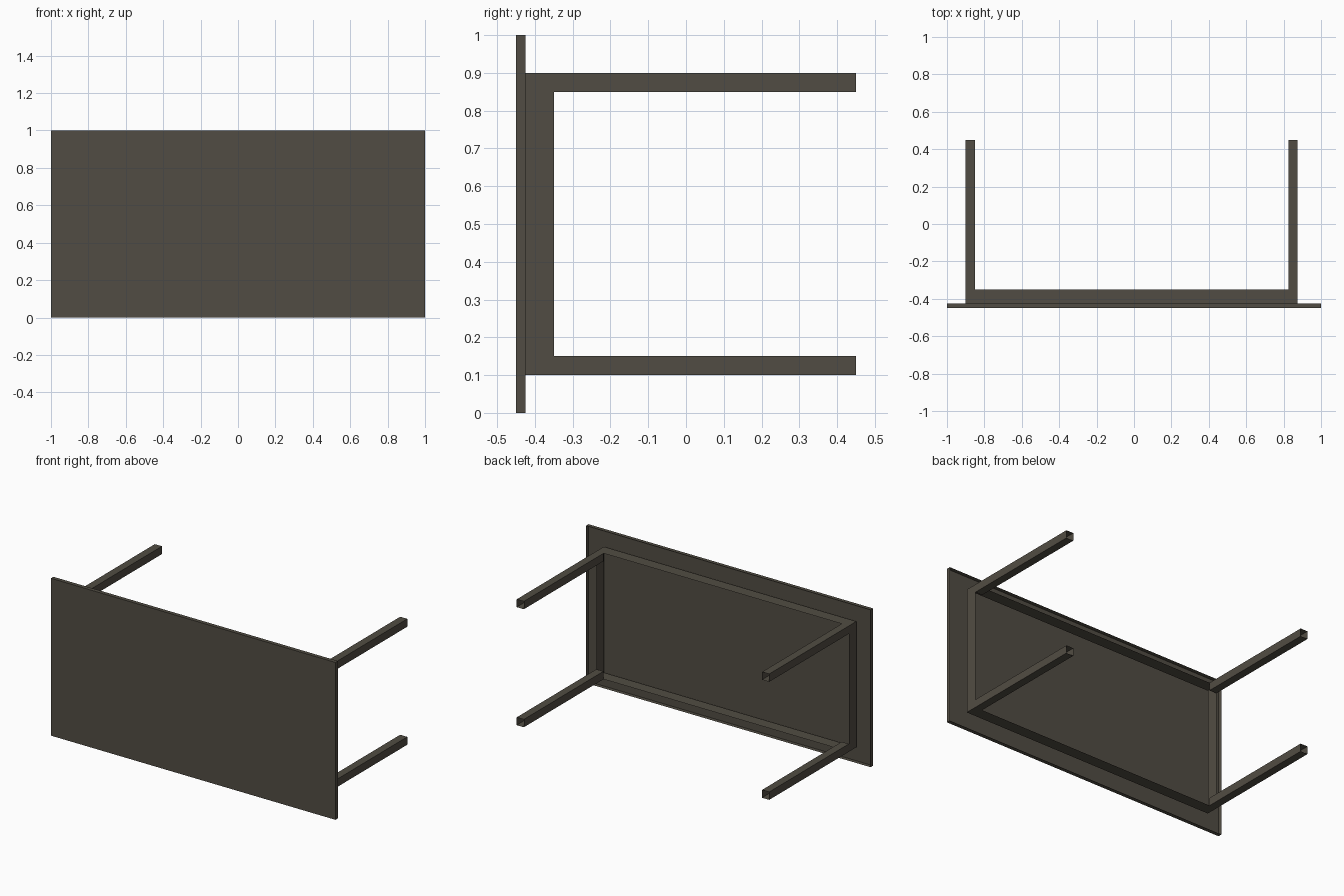
import bpy, bmesh

if "Cube" in bpy.data.objects:
    bpy.data.objects.remove(bpy.data.objects["Cube"])

mat = bpy.data.materials.new("dark brown wood")
mat.diffuse_color = (0.083, 0.073, 0.056, 1.0)
mat.use_nodes = True
mat.node_tree.nodes["Principled BSDF"].inputs["Base Color"].default_value = mat.diffuse_color


def make_object(name, bm):
    mesh = bpy.data.meshes.new(name)
    bm.to_mesh(mesh)
    bm.free()
    mesh.materials.append(mat)
    obj = bpy.data.objects.new(name, mesh)
    bpy.context.collection.objects.link(obj)
    return obj


def extrude_y(bm, faces, dist):
    """Extrude faces along y and return the new cap faces."""
    geom = bmesh.ops.extrude_face_region(bm, geom=faces)["geom"]
    verts = [g for g in geom if isinstance(g, bmesh.types.BMVert)]
    bmesh.ops.translate(bm, verts=verts, vec=(0, dist, 0))
    return [g for g in geom if isinstance(g, bmesh.types.BMFace)]


def delete_at_y(bm, y):
    """Delete all faces lying in the plane y."""
    drop = [f for f in bm.faces if all(abs(v.co.y - y) < 1e-4 for v in f.verts)]
    bmesh.ops.delete(bm, geom=drop, context='FACES')


# Table top, standing on its long edge: a shallow tray, open at the underside
bm = bmesh.new()
bmesh.ops.create_cube(bm, size=1)
bmesh.ops.scale(bm, vec=(2, 0.025, 1), verts=bm.verts[:])
bmesh.ops.translate(bm, vec=(0, -0.4375, 0.5), verts=bm.verts[:])
delete_at_y(bm, -0.425)
make_object("table_top", bm)

# Apron ring with the four legs drawn out of its corners
xs = (-0.9, -0.85, 0.825, 0.875)
zs = (0.1, 0.15, 0.85, 0.9)
y_back, y_apron, y_end = -0.425, -0.35, 0.45
bm = bmesh.new()
grid = [[bm.verts.new((x, y_back, z)) for z in zs] for x in xs]
ring = [bm.faces.new((grid[i][j], grid[i][j + 1], grid[i + 1][j + 1], grid[i + 1][j]))
        for i in range(3) for j in range(3) if (i, j) != (1, 1)]
caps = extrude_y(bm, ring, y_apron - y_back)
corners = [f for f in caps if f.calc_area() < 0.01]
extrude_y(bm, corners, y_end - y_apron)
bmesh.ops.recalc_face_normals(bm, faces=bm.faces[:])

# Legs are open tubes and the apron is a single outer wall
for y in (y_back, y_apron, y_end):
    delete_at_y(bm, y)
inner = [f for f in bm.faces
         if max(v.co.y for v in f.verts) < y_apron + 1e-4
         and all(xs[1] - 1e-4 < v.co.x < xs[2] + 1e-4 and
                 zs[1] - 1e-4 < v.co.z < zs[2] + 1e-4 for v in f.verts)]
bmesh.ops.delete(bm, geom=inner, context='FACES')

# Merge the flush outer faces of apron and legs
bmesh.ops.dissolve_limit(bm, angle_limit=0.01, verts=bm.verts[:], edges=bm.edges[:])
make_object("apron_and_legs", bm)
